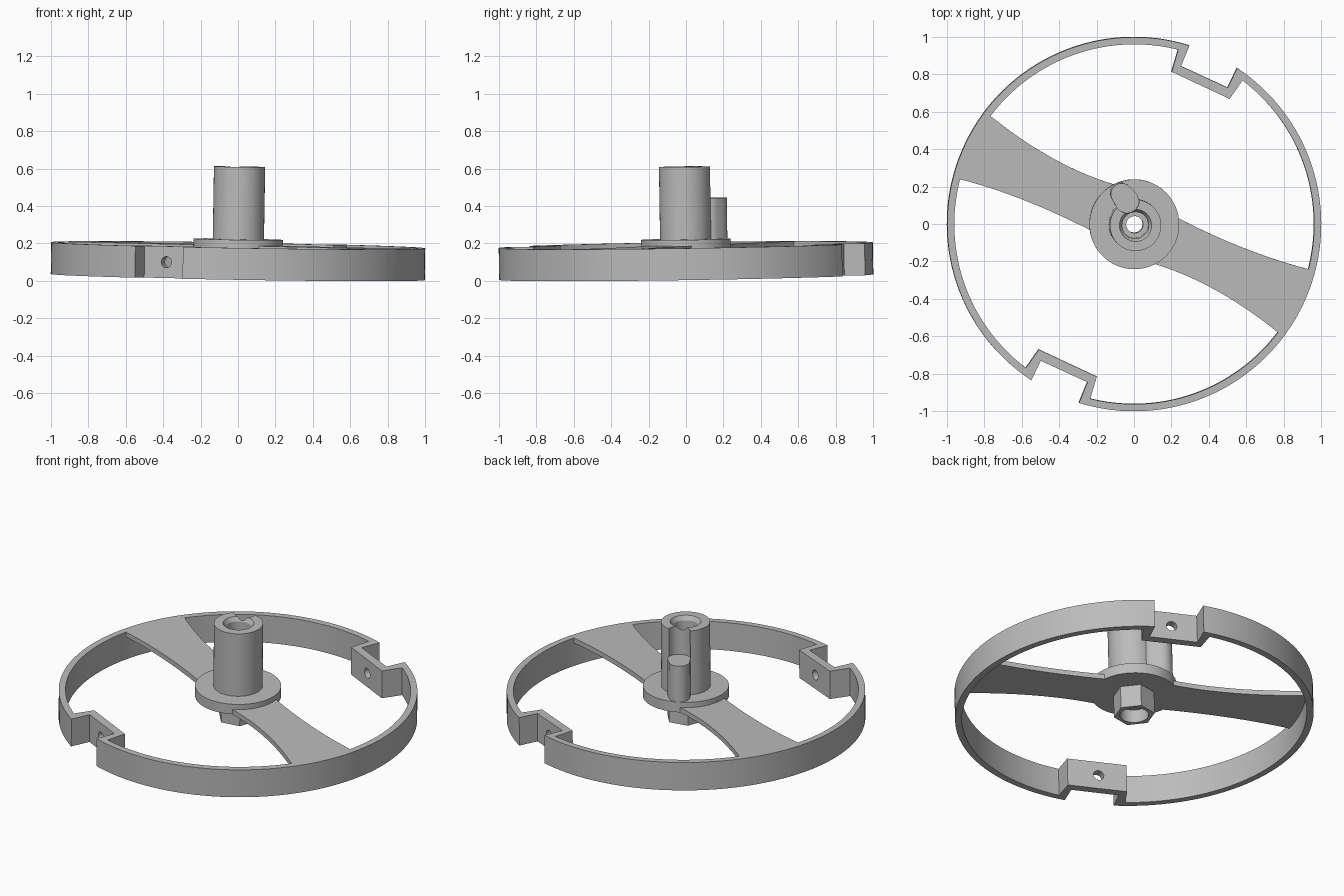
import bpy, bmesh
from math import sin, cos, pi, radians, atan2, hypot
from mathutils import Matrix, Vector

cube = bpy.data.objects.get("Cube")
if cube:
    bpy.data.objects.remove(cube, do_unlink=True)

grey = bpy.data.materials.new("plain grey")
grey.use_nodes = True
COLOUR = (0.5, 0.5, 0.5, 1)
grey.diffuse_color = COLOUR
grey.node_tree.nodes["Principled BSDF"].inputs["Base Color"].default_value = COLOUR

# The whole wheel leans slightly
TILT = Matrix.Translation((0, 0, 0.105)) @ Matrix.Rotation(0.0165, 4, 'Y') @ Matrix.Rotation(0.015, 4, 'X')
RIM_HALF = 0.085
BLADE_BOTTOM = 0.055


def make(name, bm):
    bmesh.ops.recalc_face_normals(bm, faces=bm.faces)
    mesh = bpy.data.meshes.new(name)
    bm.to_mesh(mesh)
    bm.free()
    mesh.materials.append(grey)
    ob = bpy.data.objects.new(name, mesh)
    bpy.context.collection.objects.link(ob)
    ob.matrix_world = TILT
    return ob


def prism(name, outline, low, high):
    bm = bmesh.new()
    face = bm.faces.new([bm.verts.new((x, y, low)) for x, y in outline])
    grown = bmesh.ops.extrude_face_region(bm, geom=[face])
    verts = [v for v in grown["geom"] if isinstance(v, bmesh.types.BMVert)]
    bmesh.ops.translate(bm, verts=verts, vec=(0, 0, high - low))
    return make(name, bm)


def lathe(name, profile, steps=64):
    # Closed radius/height profile turned about the axis
    bm = bmesh.new()
    rings = [[bm.verts.new((r * cos(2 * pi * i / steps), r * sin(2 * pi * i / steps), z))
              for r, z in profile] for i in range(steps)]
    n = len(profile)
    for i in range(steps):
        a, b = rings[i], rings[(i + 1) % steps]
        for j in range(n):
            k = (j + 1) % n
            bm.faces.new((a[j], b[j], b[k], a[k]))
    return make(name, bm)


def circle(r, steps=48, start=0.0):
    return [(r * cos(start + 2 * pi * i / steps), r * sin(start + 2 * pi * i / steps)) for i in range(steps)]


def cut(target, cutter):
    cutter.hide_render = True
    mod = target.modifiers.new("cut", 'BOOLEAN')
    mod.operation = 'DIFFERENCE'
    mod.solver = 'EXACT'
    mod.object = cutter
    bpy.context.view_layer.update()
    bpy.context.view_layer.objects.active = target
    bpy.ops.object.modifier_apply(modifier=mod.name)
    bpy.data.objects.remove(cutter, do_unlink=True)


def half_turn(points):
    return points + [(-x, -y) for x, y in points]


# Rim with two stepped notches: each half is a long arc plus one notch
def rim_loop(r, start, end, notch, steps=64):
    a = atan2(-start[1], -start[0]) - 2 * pi + 2 * pi
    a = a if a < 0 else a - 2 * pi
    b = atan2(end[1], end[0])
    arc = [(r * cos(a + (b - a) * i / steps), r * sin(a + (b - a) * i / steps)) for i in range(steps + 1)]
    return half_turn(arc + notch)


outer = rim_loop(1.0, (0.295, 0.955), (0.55, 0.835), [(0.5, 0.73), (0.25, 0.845)])
inner = rim_loop(0.962, (0.235, 0.933), (0.58, 0.77), [(0.51, 0.67), (0.2, 0.815)])
bm = bmesh.new()
corners = [[bm.verts.new((x, y, z)) for x, y in loop]
           for loop, z in ((outer, -RIM_HALF), (outer, RIM_HALF), (inner, RIM_HALF), (inner, -RIM_HALF))]
for i in range(len(outer)):
    j = (i + 1) % len(outer)
    for k in range(4):
        p, q = corners[k], corners[(k + 1) % 4]
        bm.faces.new((p[i], p[j], q[j], q[i]))
rim = make("notched_rim", bm)

# Round hole through each notch plate
plate_normal = Vector((0.42, 0.91, 0)).normalized()
for side in (1, -1):
    drill = prism("hole_cutter", circle(0.03, 24), -0.1, 0.1)
    turn = plate_normal.to_track_quat('Z', 'Y').to_matrix().to_4x4()
    drill.matrix_world = TILT @ Matrix.Translation((0.37 * side, 0.755 * side, 0)) @ turn
    cut(rim, drill)


# Two blades with curved edges
def bend(a, m, b, steps=12):
    # Quadratic curve passing through m at its middle
    a, m, b = Vector(a), Vector(m), Vector(b)
    c = 2 * m - (a + b) / 2
    return [tuple(a * (1 - t) ** 2 + c * 2 * t * (1 - t) + b * t * t)
            for t in (i / steps for i in range(steps + 1))]


tip = [(0.975 * cos(radians(165 - 21.5 * i / 10)), 0.975 * sin(radians(165 - 21.5 * i / 10))) for i in range(11)]
upper = bend((-0.77, 0.58), (-0.435, 0.352), (-0.1, 0.21))
lower = bend((-0.22, -0.04), (-0.585, 0.127), (-0.93, 0.24))
outline = upper + lower + tip
prism("right_blade", outline, BLADE_BOTTOM, RIM_HALF)
prism("left_blade", [(-x, -y) for x, y in outline], BLADE_BOTTOM, RIM_HALF)

# Hub flange
lathe("hub_flange", [(0.045, BLADE_BOTTOM), (0.24, BLADE_BOTTOM), (0.24, 0.117), (0.045, 0.117)], 96)

# Upright tube with a chamfered, stepped bore
tube = lathe("hub_tube", [(0.137, 0.1), (0.137, 0.505), (0.086, 0.505), (0.071, 0.48),
                          (0.071, 0.2), (0.045, 0.2), (0.045, 0.1)])


# Locking pin: rounded slot shape set into a groove in the tube wall
def rounded_slot(c1, r1, c2, r2, steps=16):
    along = atan2(c1[1] - c2[1], c1[0] - c2[0])
    pts = []
    for (cx, cy), r, mid in ((c1, r1, along), (c2, r2, along + pi)):
        for i in range(steps + 1):
            t = mid - pi / 2 + pi * i / steps
            pts.append((cx + r * cos(t), cy + r * sin(t)))
    return pts


slot = rounded_slot((-0.072, 0.165), 0.058, (-0.045, 0.13), 0.064)
PIN_TOP = 0.335
cut(tube, prism("groove_cutter", slot, PIN_TOP, 0.6))
prism("locking_pin", slot, 0.11, PIN_TOP)

# Hexagonal boss underneath, recessed and bored through
boss = prism("hex_boss", circle(0.115, 6, radians(10)), -0.08, 0.06)
cut(boss, prism("recess_cutter", circle(0.08), -0.2, 0.0))
cut(boss, prism("bore_cutter", circle(0.045), -0.2, 0.2))

# Smooth round walls, keep crisp edges
for ob in bpy.context.collection.objects:
    if ob.type == 'MESH' and ob.data.materials and ob.data.materials[0] == grey:
        bpy.ops.object.select_all(action='DESELECT')
        ob.select_set(True)
        bpy.context.view_layer.objects.active = ob
        bpy.ops.object.shade_smooth_by_angle(angle=radians(30))
